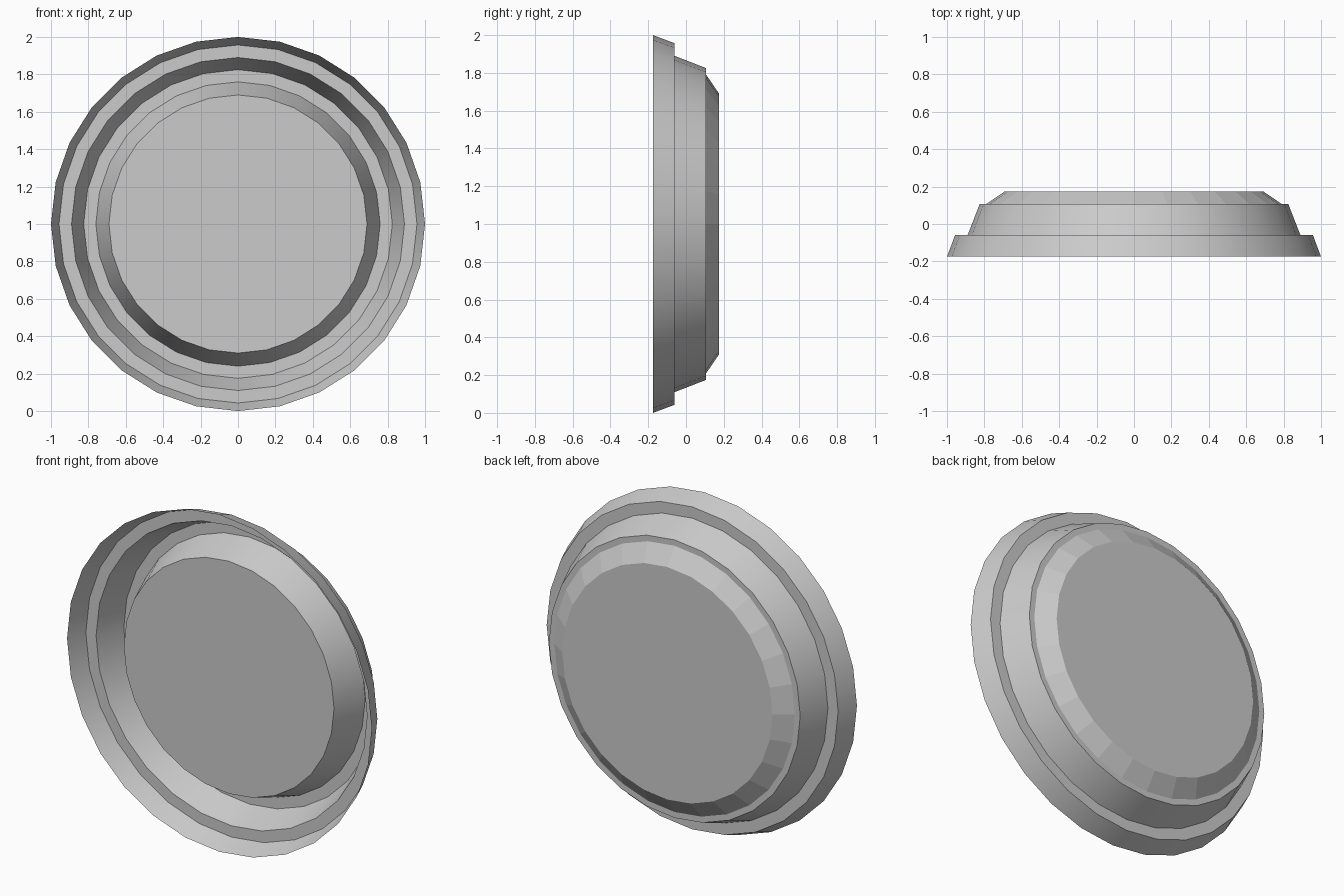
import bpy, bmesh, math

if "Cube" in bpy.data.objects:
    bpy.data.objects.remove(bpy.data.objects["Cube"])

SIDES = 28


def revolve(name, profile, cap_end=False, smooth=True):
    """Spin (radius, y) points around the y axis through z = 1."""
    bm = bmesh.new()
    rings = []
    for r, y in profile:
        rings.append([bm.verts.new((r * math.sin(2 * math.pi * i / SIDES), y,
                                    1 + r * math.cos(2 * math.pi * i / SIDES)))
                      for i in range(SIDES)])
    for a, b in zip(rings, rings[1:]):
        for i in range(SIDES):
            j = (i + 1) % SIDES
            bm.faces.new((a[i], a[j], b[j], b[i]))
    if cap_end:
        bm.faces.new(rings[-1])
    bmesh.ops.recalc_face_normals(bm, faces=bm.faces)
    mesh = bpy.data.meshes.new(name)
    bm.to_mesh(mesh)
    bm.free()
    obj = bpy.data.objects.new(name, mesh)
    bpy.context.collection.objects.link(obj)
    if smooth:
        bpy.ops.object.select_all(action='DESELECT')
        obj.select_set(True)
        bpy.context.view_layer.objects.active = obj
        bpy.ops.object.shade_smooth_by_angle(angle=math.radians(18))
    return obj


# Stepped open rim and the raised plateau seen inside it
revolve("stepped_housing", [(1.0, -0.175), (0.957, -0.06), (0.89, -0.06),
                            (0.825, 0.107), (0.76, 0.107), (0.69, -0.085)],
        cap_end=True)

# Faceted bevelled cover on the back
revolve("back_cover", [(0.79, 0.107), (0.69, 0.175)], cap_end=True, smooth=False)
